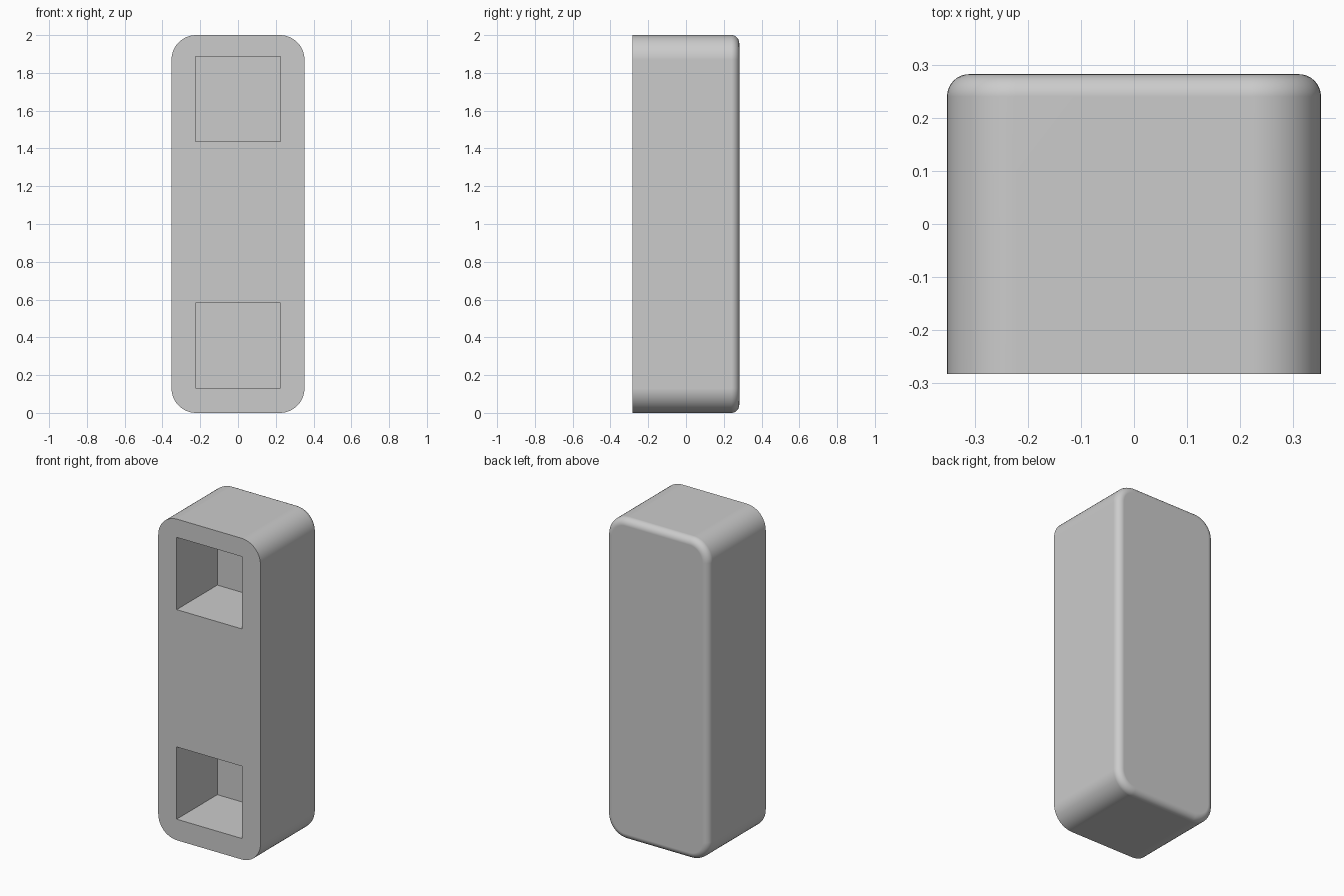
import bpy
import bmesh
from math import pi, sin, cos, radians

cube = bpy.data.objects.get("Cube")
if cube:
    bpy.data.objects.remove(cube, do_unlink=True)

HALF_W, HALF_D, HALF_H = 0.352, 0.282, 1.0
CORNER, FILLET = 0.13, 0.042
STEPS = 12

grey = bpy.data.materials.new("light_grey")
grey.use_nodes = True
colour = (0.6, 0.6, 0.6, 1)
grey.diffuse_color = colour
grey.node_tree.nodes["Principled BSDF"].inputs["Base Color"].default_value = colour


def make_object(name, bm):
    bmesh.ops.recalc_face_normals(bm, faces=bm.faces)
    mesh = bpy.data.meshes.new(name)
    bm.to_mesh(mesh)
    bm.free()
    mesh.materials.append(grey)
    obj = bpy.data.objects.new(name, mesh)
    bpy.context.collection.objects.link(obj)
    return obj


def rounded_ring(bm, y, inset):
    """Rounded rectangle of vertices at depth y, shrunk by inset."""
    r = CORNER - inset
    ring = []
    for quarter, (sx, sz) in enumerate(((1, 1), (-1, 1), (-1, -1), (1, -1))):
        for i in range(STEPS + 1):
            a = (quarter + i / STEPS) * pi / 2
            ring.append(bm.verts.new((sx * (HALF_W - CORNER) + r * cos(a), y,
                                      HALF_H + sz * (HALF_H - CORNER) + r * sin(a))))
    return ring


# Body: straight sides, sharp front rim, rounded back rim
bm = bmesh.new()
rings = [rounded_ring(bm, -HALF_D, 0)]
for i in range(9):
    a = i / 8 * pi / 2
    rings.append(rounded_ring(bm, HALF_D - FILLET * (1 - sin(a)), FILLET * (1 - cos(a))))
for low, high in zip(rings, rings[1:]):
    for i in range(len(low)):
        j = (i + 1) % len(low)
        bm.faces.new((low[i], low[j], high[j], high[i]))
bm.faces.new(rings[0])
bm.faces.new(rings[-1])
body = make_object("body", bm)

# Cutters: two square front sockets and one shallow round back recess
SOCKET, SOCKET_DEPTH = 0.45, 0.40
RECESS_RADIUS, RECESS_DEPTH = 0.23, 0.07
cutters = []
for name, z in (("lower_socket", 0.356), ("upper_socket", 1.661)):
    bm = bmesh.new()
    bmesh.ops.create_cube(bm, size=1)
    bmesh.ops.scale(bm, vec=(SOCKET, 2 * SOCKET_DEPTH, SOCKET), verts=bm.verts)
    bmesh.ops.translate(bm, vec=(0, -HALF_D, z), verts=bm.verts)
    cutters.append(make_object(name, bm))

bm = bmesh.new()
bmesh.ops.create_cone(bm, cap_ends=True, segments=64, radius1=RECESS_RADIUS,
                      radius2=RECESS_RADIUS, depth=2 * RECESS_DEPTH)
for v in bm.verts:
    x, y, z = v.co
    v.co = (x, z + HALF_D, y + HALF_H)
cutters.append(make_object("round_recess", bm))

bpy.ops.object.select_all(action='DESELECT')
body.select_set(True)
bpy.context.view_layer.objects.active = body
for cutter in cutters:
    cut = body.modifiers.new(cutter.name, 'BOOLEAN')
    cut.operation = 'DIFFERENCE'
    cut.solver = 'EXACT'
    cut.object = cutter
    bpy.ops.object.modifier_apply(modifier=cut.name)
    bpy.data.objects.remove(cutter, do_unlink=True)

# Smooth rounded surfaces, flat planes
bpy.ops.object.shade_smooth_by_angle(angle=radians(30))
weighted = body.modifiers.new("flat_plane_normals", 'WEIGHTED_NORMAL')
weighted.keep_sharp = True
